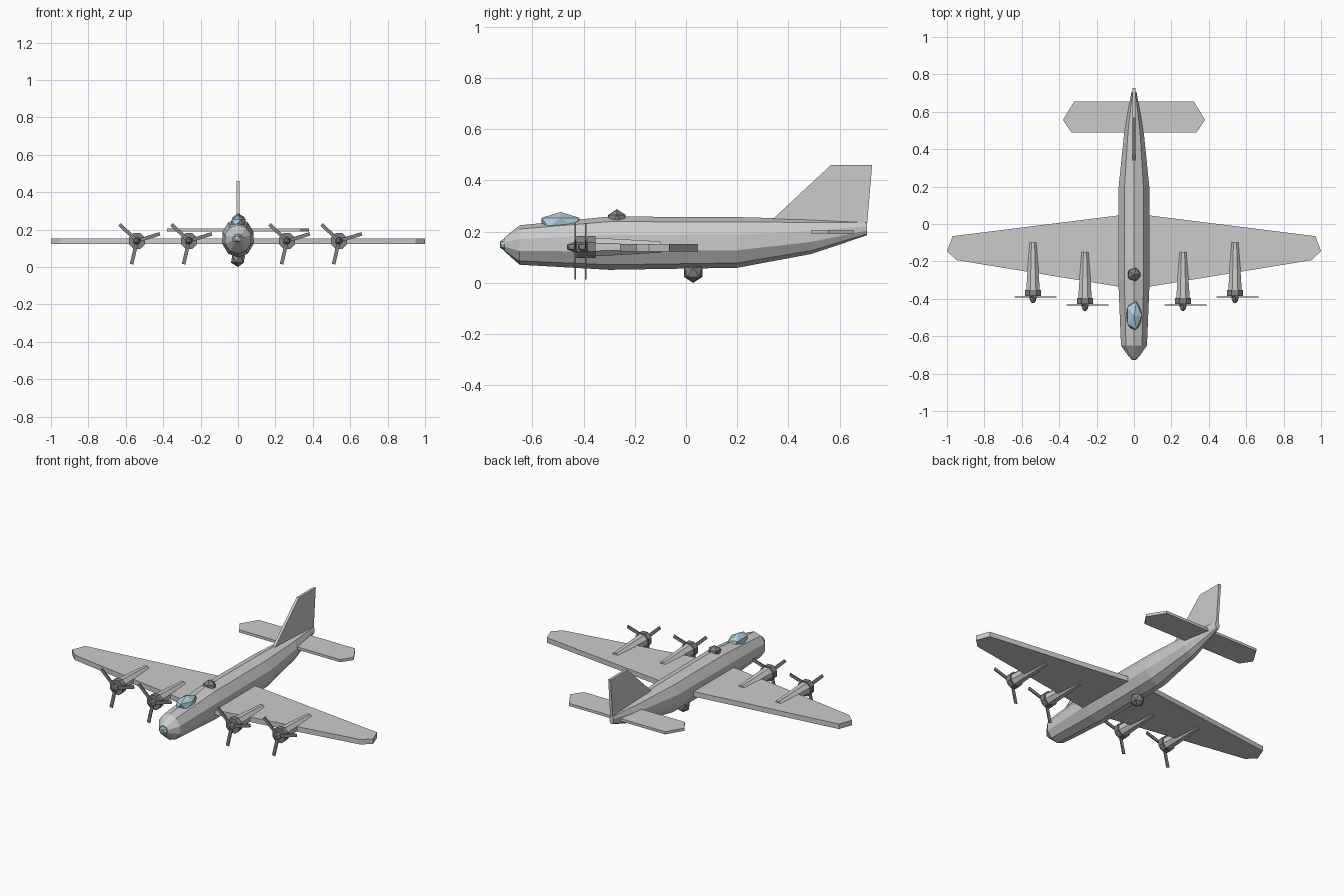
import bpy, bmesh
from math import sin, cos, pi, radians
from mathutils import Matrix, Vector

if "Cube" in bpy.data.objects:
    bpy.data.objects.remove(bpy.data.objects["Cube"])


def material(name, color):
    m = bpy.data.materials.new(name)
    m.diffuse_color = color
    m.use_nodes = True
    m.node_tree.nodes["Principled BSDF"].inputs["Base Color"].default_value = m.diffuse_color
    return m


DARK = material("dark_metal", (0.22, 0.22, 0.22, 1))
GLASS = material("glass", (0.42, 0.60, 0.71, 1))


def finish(name, bm, mat=None):
    bmesh.ops.recalc_face_normals(bm, faces=bm.faces)
    me = bpy.data.meshes.new(name)
    bm.to_mesh(me)
    bm.free()
    ob = bpy.data.objects.new(name, me)
    bpy.context.collection.objects.link(ob)
    if mat:
        me.materials.append(mat)
    return ob


def loft(name, sections, sides, x=0, phase=0.0, mat=None):
    """Skin elliptical sections (y, z, rx, rz) along y, with capped ends."""
    bm = bmesh.new()
    rings = []
    for y, z, rx, rz in sections:
        angles = [phase + 2 * pi * i / sides for i in range(sides)]
        rings.append([bm.verts.new((x + rx * sin(a), y, z + rz * cos(a))) for a in angles])
    for a, b in zip(rings, rings[1:]):
        for i in range(sides):
            j = (i + 1) % sides
            bm.faces.new((a[i], a[j], b[j], b[i]))
    bm.faces.new(rings[0])
    bm.faces.new(rings[-1])
    return finish(name, bm, mat)


def slab(name, points, offset):
    """Flat outline extruded by an offset, centred on the outline."""
    bm = bmesh.new()
    off = Vector(offset)
    face = bm.faces.new([bm.verts.new(Vector(p) - off / 2) for p in points])
    ext = bmesh.ops.extrude_face_region(bm, geom=[face])
    bmesh.ops.translate(bm, vec=off, verts=[v for v in ext["geom"] if isinstance(v, bmesh.types.BMVert)])
    return finish(name, bm)


def mirrored(half, z):
    return [(x, y, z) for x, y in half] + [(-x, y, z) for x, y in reversed(half)]


def ico(name, loc, scale, mat):
    bm = bmesh.new()
    m = Matrix.Translation(loc) @ Matrix.Diagonal((*scale, 1))
    bmesh.ops.create_icosphere(bm, subdivisions=1, radius=1, matrix=m)
    return finish(name, bm, mat)


# Fuselage
loft("fuselage", [
    (-0.708, 0.150, 0.030, 0.028),
    (-0.65, 0.148, 0.073, 0.077),
    (-0.30, 0.155, 0.088, 0.104),
    (0.20, 0.158, 0.086, 0.099),
    (0.49, 0.181, 0.055, 0.068),
    (0.707, 0.213, 0.014, 0.027)], 10)

# Wing, tailplane and fin
slab("wing", mirrored([(0.04, -0.342), (0.95, -0.193), (1.0, -0.145), (0.97, -0.065), (0.04, 0.051)], 0.137),
     (0, 0, 0.03))
slab("tailplane", mirrored([(0.335, 0.49), (0.38, 0.556), (0.32, 0.655)], 0.199), (0, 0, 0.016))
slab("tail_fin", [(0, 0.34, 0.25), (0, 0.567, 0.461), (0, 0.727, 0.461), (0, 0.707, 0.225)], (0.016, 0, 0))

# Canopy, nose glass and turrets
ico("canopy", (0, -0.49, 0.235), (0.047, 0.088, 0.042), GLASS)
ico("nose_glass", (0, -0.704, 0.15), (0.028, 0.027, 0.027), GLASS)
ico("top_turret", (0, -0.27, 0.248), (0.040, 0.040, 0.040), DARK)
ico("belly_turret", (0, 0.028, 0.042), (0.042, 0.042, 0.042), DARK)

# Engines: nacelle, cowl ring, spinner and three-bladed propeller
Z = 0.14
for label, x0, prop_y, back_y in (("inner", 0.262, -0.433, -0.15), ("outer", 0.54, -0.391, -0.10)):
    for side, x in (("left", -x0), ("right", x0)):
        tag = f"{side}_{label}"
        loft(f"nacelle_{tag}", [(prop_y + 0.02, Z, 0.040, 0.040), (back_y, Z, 0.022, 0.024)], 8, x, pi / 8)
        loft(f"cowl_ring_{tag}", [(prop_y + 0.006, Z, 0.046, 0.046), (prop_y + 0.038, Z, 0.046, 0.046)],
             8, x, pi / 8, DARK)
        ico(f"spinner_{tag}", (x, prop_y + 0.002, Z), (0.022, 0.039, 0.022), DARK)
        bm = bmesh.new()
        for k in range(3):
            m = (Matrix.Translation((x, prop_y, Z)) @ Matrix.Rotation(-radians(17 + 120 * k), 4, 'Y')
                 @ Matrix.Translation((0.064, 0, 0)) @ Matrix.Diagonal((0.128, 0.006, 0.019, 1)))
            bmesh.ops.create_cube(bm, size=1, matrix=m)
        finish(f"propeller_{tag}", bm, DARK)
